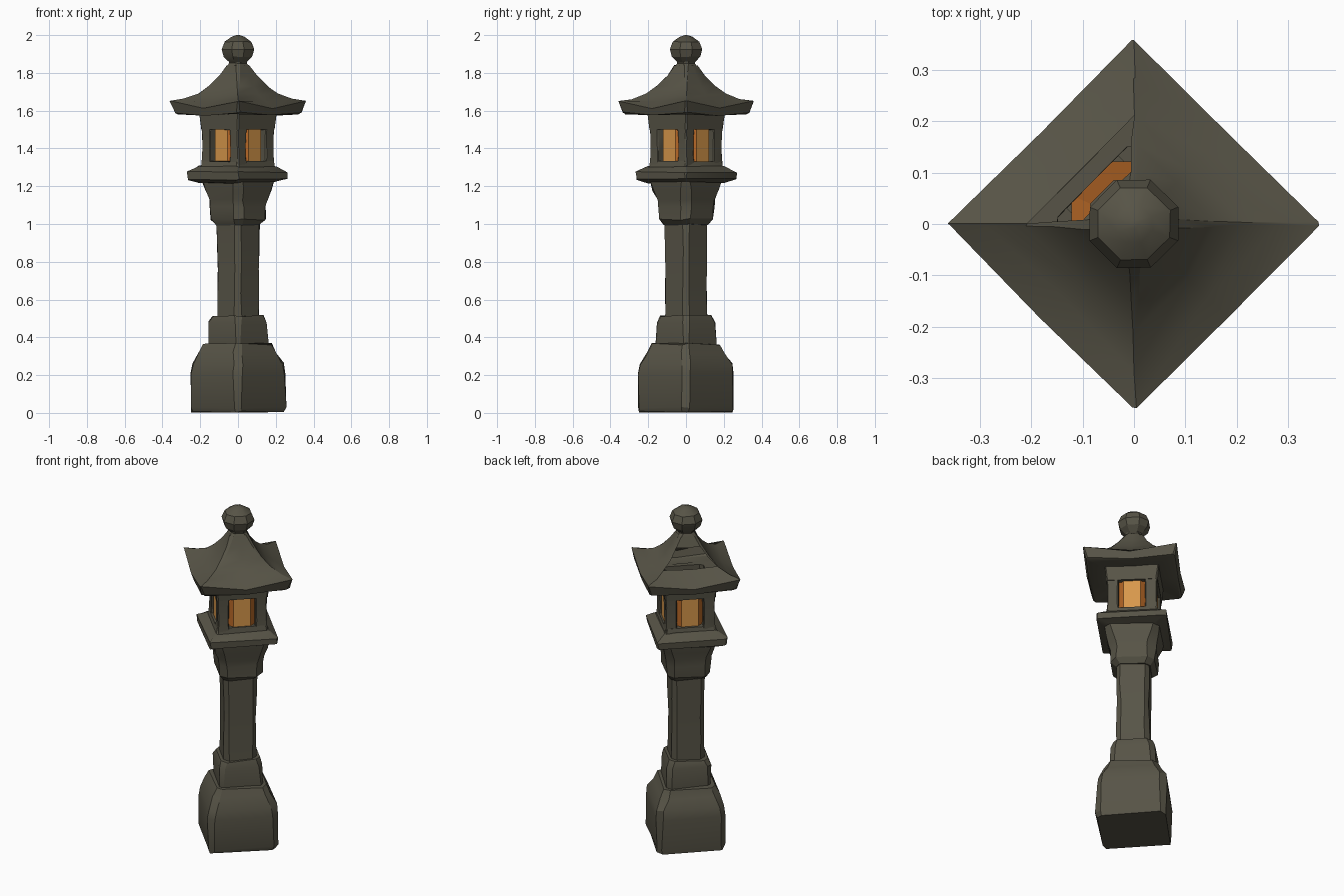
import bpy, bmesh, math, random
from mathutils import Vector

random.seed(4)
ROOT2 = math.sqrt(2)

if "Cube" in bpy.data.objects:
    bpy.data.objects.remove(bpy.data.objects["Cube"], do_unlink=True)


def make_material(name, rgb):
    mat = bpy.data.materials.new(name)
    mat.use_nodes = True
    colour = (*rgb, 1)
    mat.diffuse_color = colour
    mat.node_tree.nodes["Principled BSDF"].inputs["Base Color"].default_value = colour
    return mat


STONE = make_material("weathered stone", (0.095, 0.088, 0.062))
GLOW = make_material("amber glow", (0.68, 0.31, 0.07))
EMBER = make_material("deep orange", (0.48, 0.14, 0.02))


def section(corner, side, z, mid_z=None, centre=(0, 0)):
    """Diamond with cut corners: corner reach on the axes, side reach on the diagonals."""
    cut = max(side * ROOT2 - corner, 0.002)
    points = []
    for k in range(4):
        a = k * math.pi / 2
        c, s = math.cos(a), math.sin(a)
        for t in (-cut, cut):
            points.append(Vector((corner * c - t * s + centre[0],
                                  corner * s + t * c + centre[1], z)))
        if mid_z is not None:
            b = a + math.pi / 4
            points.append(Vector((side * math.cos(b), side * math.sin(b), mid_z)))
    return points


def loft(name, rings, rough=0.0, caps=True, closed=False, mats=(STONE,), angle=28):
    """Skin a stack of rings, with a little chipped irregularity."""
    bm = bmesh.new()
    loops = []
    for ring in rings:
        loops.append([bm.verts.new(p + Vector([random.uniform(-rough, rough) for _ in range(3)]))
                      for p in ring])
    pairs = list(zip(loops, loops[1:]))
    if closed:
        pairs.append((loops[-1], loops[0]))
    for low, high in pairs:
        n = len(low)
        for i in range(n):
            j = (i + 1) % n
            bm.faces.new((low[i], low[j], high[j], high[i]))
    if caps and not closed:
        bm.faces.new(loops[0][::-1])
        bm.faces.new(loops[-1])
    bmesh.ops.recalc_face_normals(bm, faces=bm.faces)
    mesh = bpy.data.meshes.new(name)
    bm.to_mesh(mesh)
    bm.free()
    obj = bpy.data.objects.new(name, mesh)
    bpy.context.collection.objects.link(obj)
    for m in mats:
        mesh.materials.append(m)
    bpy.ops.object.select_all(action="DESELECT")
    obj.select_set(True)
    bpy.context.view_layer.objects.active = obj
    bpy.ops.object.shade_smooth_by_angle(angle=math.radians(angle))
    return obj


def stack(name, profile, **options):
    return loft(name, [section(*p) for p in profile], **options)


# Foot block with sloped shoulder
stack("base_block", [(0.245, 0.185, 0.005), (0.252, 0.192, 0.03), (0.25, 0.192, 0.21),
                     (0.24, 0.184, 0.26), (0.205, 0.16, 0.32), (0.18, 0.14, 0.365)], rough=0.006)
# Upper step of the foot
stack("base_step", [(0.158, 0.122, 0.33), (0.158, 0.122, 0.37), (0.152, 0.12, 0.48),
                    (0.135, 0.108, 0.515)], rough=0.005)
# Pillar
stack("pillar", [(0.11, 0.092, 0.5), (0.11, 0.09, 0.63), (0.108, 0.088, 0.76),
                 (0.112, 0.09, 0.88), (0.113, 0.092, 1.02)], rough=0.003)
# Flared capital
stack("capital", [(0.115, 0.095, 0.995), (0.145, 0.122, 1.025), (0.148, 0.125, 1.09),
                  (0.152, 0.128, 1.13), (0.175, 0.142, 1.18), (0.19, 0.15, 1.235)], rough=0.005)
# Platform with sloping top
stack("platform", [(0.2, 0.16, 1.22), (0.262, 0.188, 1.235), (0.266, 0.191, 1.275),
                   (0.205, 0.148, 1.305)], rough=0.005)
# Sill below the windows
stack("window_sill", [(0.2, 0.146, 1.29), (0.185, 0.136, 1.33)], rough=0.003)

# Corner posts of the light chamber
for k, label in enumerate(("left", "back", "right", "front")):
    a = k * math.pi / 2
    c = (0.148 * math.cos(a), 0.148 * math.sin(a))
    stack(label + "_post", [(0.045, 0.034, 1.31, None, c), (0.04, 0.031, 1.36, None, c),
                            (0.04, 0.031, 1.46, None, c), (0.045, 0.034, 1.52, None, c)], rough=0.002)

# Open lintel frame above the windows
stack("lintel_frame", [(0.15, 0.115, 1.5), (0.192, 0.14, 1.5), (0.205, 0.148, 1.585),
                       (0.15, 0.115, 1.585)], rough=0.002, closed=True)

# Glowing liner: bright panels on the window sides, darker corners and rim
liner = stack("glowing_liner", [(0.122, 0.126, 1.3), (0.122, 0.126, 1.555),
                                (0.085, 0.088, 1.545), (0.085, 0.088, 1.3)],
              closed=True, mats=(GLOW, EMBER), angle=10)
for face in liner.data.polygons:
    n = face.normal
    diagonal = min(abs(n.x), abs(n.y)) > 0.4
    face.material_index = 0 if diagonal else 1

# Roof shell: thick eave with lifted corners and a concave slope
roof_profile = [(0.2, 0.145, 1.585, 1.58), (0.32, 0.232, 1.582, 1.575), (0.335, 0.243, 1.59, 1.575),
                (0.36, 0.256, 1.65, 1.612), (0.285, 0.2, 1.662, 1.65), (0.21, 0.15, 1.69, 1.685),
                (0.155, 0.115, 1.73, 1.725), (0.1, 0.077, 1.785, 1.78), (0.06, 0.05, 1.84, 1.84)]
roof = stack("roof", roof_profile, rough=0.003, caps=False)

# Broken opening in the back right slope
bm = bmesh.new()
bm.from_mesh(roof.data)
broken = []
for f in bm.faces:
    c = f.calc_center_median()
    if c.x < -0.012 and c.y > 0.012 and 1.69 < c.z < 1.775:
        broken.append(f)
bmesh.ops.delete(bm, geom=broken, context="FACES")
bm.to_mesh(roof.data)
bm.free()

# Neck and faceted ball on top
stack("finial_neck", [(0.065, 0.055, 1.825), (0.045, 0.04, 1.85), (0.05, 0.048, 1.875)], rough=0.002)
stack("finial", [(0.045, 0.044, 1.855), (0.075, 0.073, 1.885), (0.086, 0.084, 1.925),
                 (0.07, 0.068, 1.965), (0.035, 0.034, 1.99), (0.008, 0.008, 2.0)], rough=0.001)
